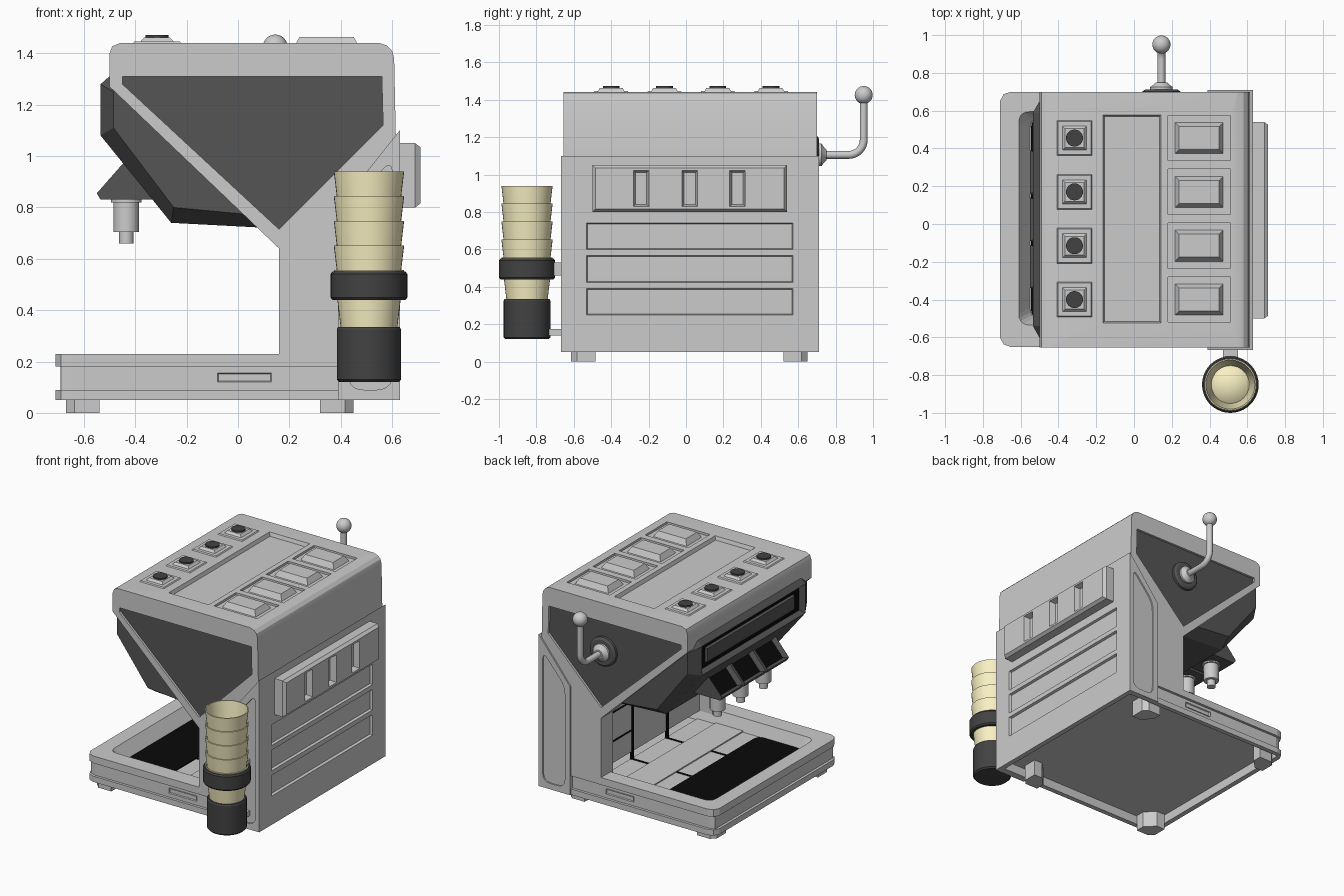
import bpy, bmesh, math
from mathutils import Vector, Matrix

if "Cube" in bpy.data.objects:
    bpy.data.objects.remove(bpy.data.objects["Cube"])

CY = 0.025  # centre of the housing in y


def material(name, c):
    m = bpy.data.materials.new(name)
    m.diffuse_color = (*c, 1)
    m.use_nodes = True
    m.node_tree.nodes["Principled BSDF"].inputs["Base Color"].default_value = m.diffuse_color
    return m


DARK = material("dark_grey", (0.09, 0.09, 0.09))
CHAR = material("charcoal", (0.055, 0.055, 0.055))
BLACK = material("black", (0.003, 0.003, 0.003))
CREAM = material("cream", (0.95, 0.88, 0.55))


def finish(name, bm, mat=None, smooth=False):
    bmesh.ops.remove_doubles(bm, verts=bm.verts, dist=1e-5)
    bmesh.ops.recalc_face_normals(bm, faces=bm.faces)
    me = bpy.data.meshes.new(name)
    bm.to_mesh(me)
    bm.free()
    ob = bpy.data.objects.new(name, me)
    bpy.context.collection.objects.link(ob)
    if mat:
        me.materials.append(mat)
    bpy.ops.object.select_all(action='DESELECT')
    ob.select_set(True)
    bpy.context.view_layer.objects.active = ob
    if smooth:
        bpy.ops.object.shade_smooth_by_angle(angle=math.radians(24))
    return ob


def loft(name, rings, mat=None, smooth=False):
    bm = bmesh.new()
    vs = [[bm.verts.new(p) for p in r] for r in rings]
    n = len(vs[0])
    for a, b in zip(vs, vs[1:]):
        for i in range(n):
            bm.faces.new((a[i], a[(i + 1) % n], b[(i + 1) % n], b[i]))
    bm.faces.new(vs[0])
    bm.faces.new(vs[-1])
    return finish(name, bm, mat, smooth)


def at(p, axis, t):
    return {'x': (t, p[0], p[1]), 'y': (p[0], t, p[1]), 'z': (p[0], p[1], t)}[axis]


def prism(name, pts, axis, a, b, mat=None, smooth=False):
    return loft(name, [[at(p, axis, t) for p in pts] for t in (a, b)], mat, smooth)


def rect(x0, x1, y0, y1):
    return [(x0, y0), (x1, y0), (x1, y1), (x0, y1)]


def box(name, x0, x1, y0, y1, z0, z1, mat=None):
    return prism(name, rect(x0, x1, y0, y1), 'z', z0, z1, mat)


def rounded(pts, r, n=5):
    """Round every corner of a polygon with quadratic arcs."""
    out = []
    for i, p in enumerate(pts):
        p = Vector(p)
        a = p + (Vector(pts[i - 1]) - p).normalized() * r
        b = p + (Vector(pts[(i + 1) % len(pts)]) - p).normalized() * r
        for k in range(n + 1):
            t = k / n
            out.append(tuple(a * (1 - t) ** 2 + p * 2 * t * (1 - t) + b * t * t))
    return out


def frustum(name, u0, u1, v0, v1, t0, t1, d, mat=None, axis='z'):
    return loft(name, [[at(p, axis, t0) for p in rect(u0, u1, v0, v1)],
                       [at(p, axis, t1) for p in rect(u0 + d, u1 - d, v0 + d, v1 - d)]], mat)


def lathe(name, prof, loc, mat=None, rot=None, n=40):
    bm = bmesh.new()
    rings = [[bm.verts.new((r * math.cos(2 * math.pi * i / n), r * math.sin(2 * math.pi * i / n), z))
              for i in range(n)] for r, z in prof]
    for a, b in zip(rings, rings[1:]):
        for i in range(n):
            bm.faces.new((a[i], a[(i + 1) % n], b[(i + 1) % n], b[i]))
    bmesh.ops.transform(bm, matrix=Matrix.Translation(loc) @ (rot or Matrix()), verts=bm.verts)
    return finish(name, bm, mat, True)


def cut(ob, cutter):
    m = ob.modifiers.new("cut", 'BOOLEAN')
    m.operation, m.solver, m.object = 'DIFFERENCE', 'EXACT', cutter
    bpy.context.view_layer.objects.active = ob
    bpy.ops.object.modifier_apply(modifier=m.name)
    bpy.data.objects.remove(cutter)


def inset(ob, direction, t, d, mat=None):
    """Sink a panel into the face that looks in the given direction."""
    bm = bmesh.new()
    bm.from_mesh(ob.data)
    f = max(bm.faces, key=lambda q: q.normal.dot(Vector(direction).normalized()))
    bmesh.ops.inset_individual(bm, faces=[f], thickness=t, depth=-d)
    if mat:
        ob.data.materials.append(mat)
        f.material_index = len(ob.data.materials) - 1
    bm.to_mesh(ob.data)
    bm.free()


ROWS = (.455, .17, -.115, -.40)  # y positions of the top controls

# main housing: head and column
body = prism("housing", [(-.50, 1.27), (-.50, 1.40), (-.49, 1.427), (-.46, 1.44), (.55, 1.44), (.58, 1.43),
                         (.60, 1.41), (.608, 1.38), (.615, 1.05), (.612, .05), (.39, .05), (.39, .20),
                         (.16, .20), (.16, .64)], 'y', -.655, .70, smooth=True)
tri = [(-.45, 1.28), (-.45, 1.31), (.56, 1.31), (.565, 1.12), (.16, .715)]
for y0, y1 in ((-.70, -.637), (.682, .75)):
    cut(body, prism("c", tri, 'y', y0, y1))
cut(body, box("c", .10, .26, -.52, .57, .14, .76))
cut(body, frustum("c", -.165, .145, -.525, .58, 1.445, 1.415, .01))
for y in ROWS:
    cut(body, box("c", .18, .51, y - .12, y + .12, 1.425, 1.5))
prism("side_panels", tri, 'y', -.64, .685, DARK)

# rear housing with vents and side slots
rear = prism("rear_housing", [(.39, .05), (.39, .80), (.63, 1.10), (.63, .05)], 'y', -.668, .71)
slot = rounded([(.43, .09), (.43, .79), (.60, .99), (.60, .09)], .06)
for y0, y1 in ((-.7, -.652), (.694, .75)):
    cut(rear, prism("c", slot, 'y', y0, y1))
for z in (.25, .425, .60):
    cut(rear, frustum("c", -.532, .572, z - .002, z + .142, .632, .59, .013, axis='x'))

# rear handle block with three slots
block = loft("rear_block", [[at(p, 'x', x) for p in rect(-.50 + d, .54 - d, .80 + d, 1.05 - d)]
                            for x, d in ((.62, 0), (.69, 0), (.71, .015))])
for y in (-.24, .02, .275):
    cut(block, frustum("c", y - .042, y + .042, .828, 1.022, .712, .67, .012, axis='x'))


# drip tray base in three layers
def tray(i):
    return [(.42, -.652 + i), (-.65, -.652 + i), (-.69, -.637 + i), (-.71 + i, -.60),
            (-.71 + i, .65), (-.69, .687 - i), (-.65, .70 - i), (.42, .70 - i)]


bottom = prism("tray_bottom", tray(0), 'z', .05, .09)
mid = prism("tray_band", tray(.018), 'z', .08, .19)
rim = prism("tray_rim", tray(0), 'z', .18, .23)
well = [[at(p, 'z', z) for p in rounded(rect(-.61 + d, .45, -.535 + d / 2, .595 - d / 2), .06)]
        for z, d in ((.14, .06), (.23, 0), (.3, 0))]
for o in (mid, rim):
    cut(o, loft("c", well))
# hollow underside
for o in (bottom, mid, rear, body):
    cut(o, box("c", -.675, .595, -.618, .668, 0, .112))
label = box("tray_side_recess", -.08, .13, -.64, .688, .12, .155)
for s in (-1, 1):
    inset(label, (0, s, 0), .008, .008)
prism("drip_grille", rounded(rect(-.545, -.20, -.50, .56), .05), 'z', .135, .155, BLACK)
box("tray_floor", -.20, .27, -.51, .57, .13, .147)

# black seams on tray floor and column wall
for s in (-1, 1):
    y = CY + s * .19
    box("floor_seam", -.21, .26, y - .008, y + .008, .14, .15, BLACK)
    box("wall_seam", .254, .27, y - .01, y + .01, .14, .74, BLACK)
for z in (.35, .55):
    box("wall_cross_seam", .256, .27, CY + .19, .57, z - .005, z + .005, BLACK)
    box("wall_cross_seam", .256, .27, -.52, CY - .19, z - .005, z + .005, BLACK)

# corner feet with the inner corner cut away
for x in (-.605, .385):
    for y, s in ((-.55, 1), (.585, -1)):
        t = .065 if x < 0 else -.065
        v = .065 * s
        prism("foot", [(x - t, y - v / 2), (x - t / 2, y - v), (x + t, y - v), (x + t, y),
                       (x, y + v), (x - t, y + v)], 'z', 0, .115)

# dark hopper under the head, with bevelled sides and front panel
outer = [(-.49, 1.32), (-.535, 1.28), (-.535, 1.08), (-.26, .74), (.12, .72), (.30, .72), (.30, 1.0), (-.40, 1.32)]
inner = [(-.46, 1.28), (-.485, 1.25), (-.485, 1.11), (-.25, .80), (.12, .765), (.30, .765), (.30, 1.0), (-.40, 1.28)]
hop = loft("hopper", [[at(p, 'y', y) for p in q] for y, q in
                      ((-.63, inner), (-.54, outer), (.59, outer), (.675, inner))], DARK)
inset(hop, (-1, 0, 0), .025, .035, BLACK)
frustum("hopper_screen", -.46, .51, 1.125, 1.235, -.495, -.515, .01, DARK, 'x')

# nozzles with square funnels
for k in (-1, 0, 1):
    y = CY + k * .25
    w = prism("nozzle_funnel", [(-.44, .98), (-.55, .855), (-.535, .83), (-.30, .83), (-.28, .93)],
              'y', y - .115, y + .115, DARK)
    inset(w, (-.75, 0, .66), .025, .03, BLACK)
    lathe("nozzle", [(0, .66), (.028, .66), (.028, .705), (.05, .705), (.05, .82), (.06, .82), (.06, .85), (0, .85)],
          (-.435, y, 0), n=24)

# top controls: buttons and keys
for y in ROWS:
    frustum("button_plate", -.415, -.215, y - .10, y + .10, 1.43, 1.447, .012)
    frustum("button_base", -.385, -.245, y - .07, y + .07, 1.44, 1.462, .02)
    lathe("button", [(0, 1.45), (.045, 1.45), (.045, 1.472), (0, 1.472)], (-.315, y, 0), CHAR, n=24)
    frustum("key", .215, .475, y - .085, y + .085, 1.42, 1.463, .024)

# side lever
R = Matrix.Rotation(-math.pi / 2, 4, 'X')
lathe("lever_disc", [(0, -.03), (.10, -.03), (.10, .012), (.085, .022), (0, .022)], (.145, .69, 1.105), DARK, R)
lathe("lever_boss", [(0, 0), (.06, 0), (.06, .03), (.045, .04), (.03, .055), (0, .055)], (.145, .695, 1.105), None, R)
cu = bpy.data.curves.new("lever_rod", 'CURVE')
cu.dimensions, cu.bevel_depth, cu.bevel_resolution, cu.use_fill_caps = '3D', .021, 4, True
path = [(.72, 1.105)] + [(.87 + .08 * math.sin(a * math.pi / 16), 1.185 - .08 * math.cos(a * math.pi / 16))
                         for a in range(9)] + [(.95, 1.40)]
sp = cu.splines.new('POLY')
sp.points.add(len(path) - 1)
for q, (y, z) in zip(sp.points, path):
    q.co = (.145, y, z, 1)
rod = bpy.data.objects.new("lever_rod", cu)
bpy.context.collection.objects.link(rod)
bpy.ops.object.select_all(action='DESELECT')
rod.select_set(True)
bpy.context.view_layer.objects.active = rod
bpy.ops.object.convert(target='MESH')
lathe("lever_ball", [(.048 * math.sin(a * math.pi / 16), -.048 * math.cos(a * math.pi / 16)) for a in range(17)],
      (.145, .95, 1.425), n=32)

# cup stack, holder and brackets
C = (.51, -.85, 0)
for i in range(5):
    z = .28 + .096 * i
    lathe("cup", [(0, z), (.104, z), (.137, z + .276), (.130, z + .276), (.100, z + .02), (0, z + .09)], C, CREAM)
lathe("cup_holder", [(0, .12), (.115, .12), (.125, .13), (.125, .325), (.12, .335), (.105, .335), (.105, .26),
                     (0, .26)], C, CHAR)
lathe("cup_ring", [(.125, .44), (.142, .44), (.15, .45), (.15, .54), (.142, .55), (.125, .55), (.125, .44)], C, CHAR)
box("ring_bracket", .47, .55, -.72, -.64, .46, .53)
box("holder_bracket", .47, .55, -.76, -.64, .14, .175)
